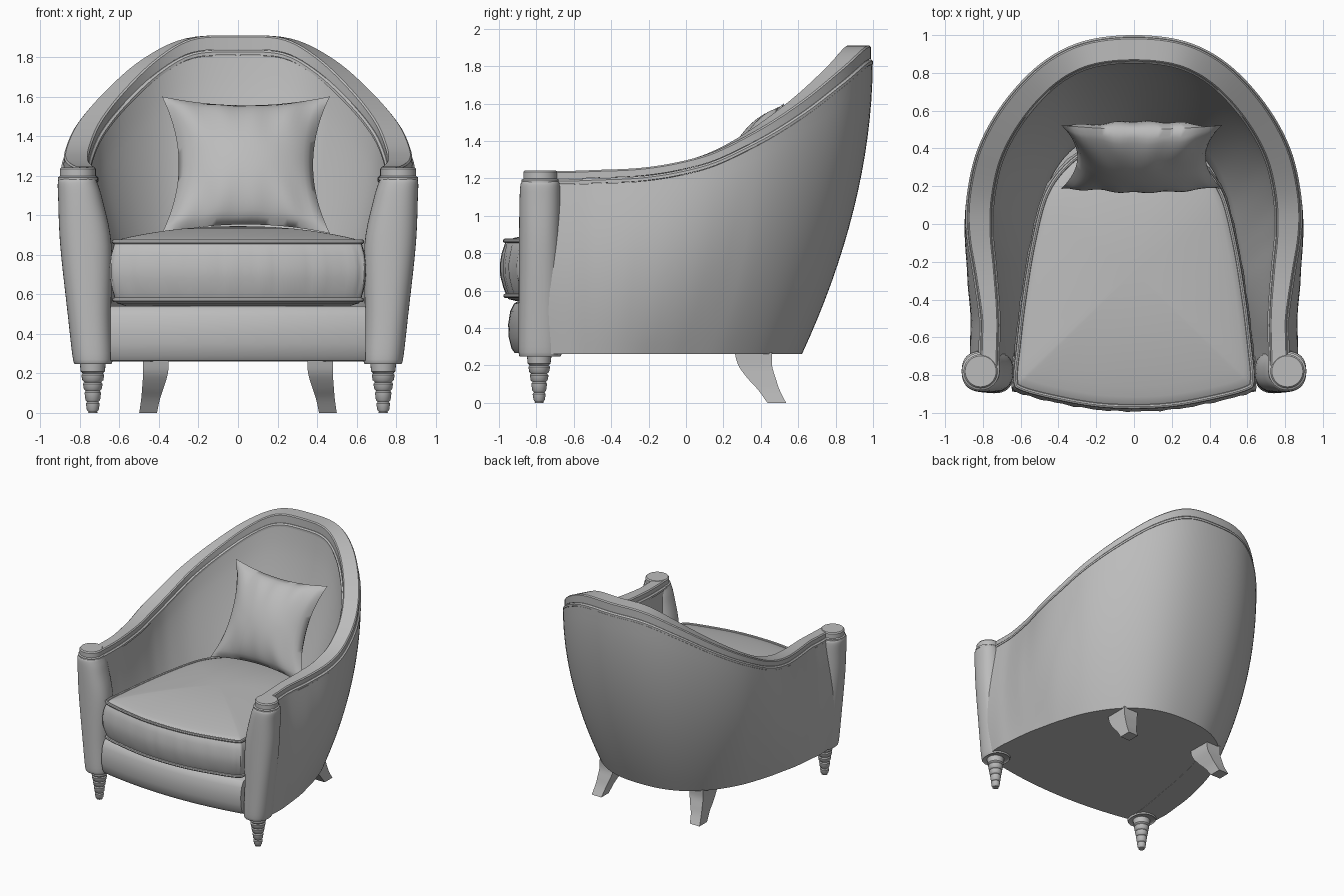
import bpy
import bmesh
from math import sin, cos, pi, radians
from mathutils import Vector

if "Cube" in bpy.data.objects:
    bpy.data.objects.remove(bpy.data.objects["Cube"])

grey = bpy.data.materials.new("soft grey")
grey.use_nodes = True
COLOUR = (0.5, 0.5, 0.5, 1)
grey.diffuse_color = COLOUR
grey.node_tree.nodes["Principled BSDF"].inputs["Base Color"].default_value = COLOUR


def clamp(v):
    return max(0.0, min(1.0, v))


def lerp(a, b, t):
    return a + (b - a) * t


def spline(points, steps, closed=False):
    """Smooth interpolation through points of any dimension."""
    pts = [Vector(p) for p in points]
    n, out = len(pts), []
    for i in range(n if closed else n - 1):
        pick = (lambda k: pts[k % n]) if closed else (lambda k: pts[max(0, min(n - 1, k))])
        a, b, c, d = (pick(i + k) for k in (-1, 0, 1, 2))
        for s in range(steps):
            t = s / steps
            out.append((b * 2 + (c - a) * t + (a * 2 - b * 5 + c * 4 - d) * t * t
                        + (b * 3 - a - c * 3 + d) * t ** 3) / 2)
    return out if closed else out + [pts[-1]]


def finish(name, bm, angle=40):
    bmesh.ops.remove_doubles(bm, verts=bm.verts, dist=0.0002)
    bmesh.ops.recalc_face_normals(bm, faces=bm.faces)
    mesh = bpy.data.meshes.new(name)
    bm.to_mesh(mesh)
    bm.free()
    mesh.materials.append(grey)
    obj = bpy.data.objects.new(name, mesh)
    bpy.context.collection.objects.link(obj)
    bpy.ops.object.select_all(action="DESELECT")
    obj.select_set(True)
    bpy.context.view_layer.objects.active = obj
    bpy.ops.object.shade_smooth_by_angle(angle=radians(angle))
    return obj


def loft(name, rings, caps=True, loop=False, angle=40):
    """Skin closed cross-sections; optionally join the last to the first."""
    bm = bmesh.new()
    rows = [[bm.verts.new(p) for p in ring] for ring in rings]
    n = len(rows[0])
    pairs = list(zip(rows, rows[1:])) + ([(rows[-1], rows[0])] if loop else [])
    for a, b in pairs:
        for i in range(n):
            j = (i + 1) % n
            bm.faces.new((a[i], a[j], b[j], b[i]))
    if caps and not loop:
        bm.faces.new(rows[0])
        bm.faces.new(rows[-1])
    return finish(name, bm, angle)


def disc(cx, cy, z, rx, ry, power=1.0, n=40):
    def bend(v):
        return (abs(v) ** power) * (1 if v >= 0 else -1)
    return [(cx + rx * bend(cos(2 * pi * i / n)), cy + ry * bend(sin(2 * pi * i / n)), z)
            for i in range(n)]


# Stations from back centre to front: rail x, y, z; base x, y; inner seat x, y
half = [
    (0, .925, 1.91, 0, .62, 0, .50), (.25, .895, 1.895, .20, .60, .18, .47),
    (.45, .79, 1.79, .37, .53, .32, .40), (.63, .60, 1.625, .52, .40, .42, .28),
    (.755, .38, 1.47, .65, .20, .49, .12), (.81, .15, 1.345, .73, -.02, .53, -.05),
    (.815, -.05, 1.285, .77, -.18, .56, -.20), (.79, -.25, 1.255, .80, -.32, .58, -.33),
    (.765, -.48, 1.245, .82, -.50, .61, -.50), (.765, -.62, 1.24, .83, -.62, .63, -.64),
    (.77, -.77, 1.24, .82, -.77, .64, -.77)]
flip = [(-a, b, c, -d, e, -f, g) for a, b, c, d, e, f, g in half[:0:-1]]
stations = spline(flip + half, 6)

shell, rail, welt = [], [], []
for i, s in enumerate(stations):
    before, after = stations[max(i - 1, 0)], stations[min(i + 1, len(stations) - 1)]
    tangent = Vector((after[0] - before[0], after[1] - before[1])).normalized()
    out = Vector((-tangent.y, tangent.x))
    centre, base, seat = Vector(s[0:2]), Vector(s[3:5]), Vector(s[5:7])
    top = s[2]
    width = .045 + .018 * clamp((s[1] + .5) / .5)
    drop = .042 + .03 * (top - 1.24) / .67

    def band(rise, w, height, soft):
        prof = [(-w, 0), (-w, height - soft), (soft - w, height),
                (w - soft, height), (w, height - soft), (w, 0)]
        return [(*(centre + out * u), rise + v) for u, v in prof]

    rail.append(band(top - drop, width, drop, .008))
    welt.append(band(top - drop - .028, width + .012, .026, .01))

    # Upholstered wall: outside leans in to the base, inside leans to the seat
    ring, rim = [], top - drop - .03
    bulge = .045 * clamp((.3 - s[1]) / .6)
    for k in range(17):
        t = k / 16
        p = (centre + out * (width + .01)).lerp(base, t ** 1.9) + out * bulge * sin(pi * t)
        ring.append((*p, lerp(rim, .26, t)))
    ring.append((*seat, .26))
    for k in range(12, -1, -1):
        t = k / 12
        p = (centre - out * (width + .006)).lerp(seat, t ** 1.3)
        ring.append((*p, lerp(rim, .5, t)))
    shell.append(ring)

loft("upholstered_shell", shell)
loft("top_rail", rail, angle=30)
loft("rail_welt", welt)
loft("seat_base", [[(s[5], s[6], z) for s in stations] for z in (.262, .53)])

# Bowed front apron
apron_profile = [(-.7, .265), (-.85, .265), (-.868, .29), (-.883, .35), (-.886, .42),
                 (-.875, .49), (-.855, .53), (-.84, .54), (-.7, .54)]
apron = []
for k in range(25):
    x = lerp(-.645, .645, k / 24)
    bow = .065 * (1 - (x / .645) ** 2)
    apron.append([(x, y - (bow if y < -.7 else 0), z) for y, z in apron_profile])
loft("front_apron", apron)

# Front posts, scroll heads, turned front legs and sabre back legs
post_profile = [(.255, .735, .085, .10), (.27, .735, .1, .115), (.5, .752, .11, .115),
                (.85, .77, .13, .113), (1.08, .798, .112, .11), (1.165, .812, .1, .105),
                (1.185, .812, .09, .095)]
leg_steps = [(.26, .066), (.2, .058), (.155, .05), (.11, .042), (.055, .035), (.005, .03)]
sabre = [(.27, .26, .46, .35, .48), (.2, .28, .46, .355, .48), (.13, .33, .48, .375, .485),
         (.07, .385, .50, .395, .49), (0, .435, .535, .41, .50)]
for side, word in ((1, "left"), (-1, "right")):
    rings = [disc(side * cx, -.78, z, rx, ry, .85) for z, cx, rx, ry in spline(post_profile, 5)]
    loft(word + "_front_post", rings)
    head = [(1.172, .085), (1.178, .1), (1.192, .1), (1.198, .09), (1.234, .09), (1.243, .082)]
    loft(word + "_arm_head", [disc(side * .812, -.78, z, r, r) for z, r in head], angle=30)
    turned = []
    for (z0, r0), (z1, r1) in zip(leg_steps, leg_steps[1:]):
        turned += [(z0, r0 - .006), (z0 - .008, r0), (z1 + .01, r0 - .005), (z1, r1 - .008)]
    turned.append((0, .024))
    loft(word + "_front_leg", [disc(side * .735, -.785, z, r, r, n=24) for z, r in turned])
    loft(word + "_back_leg", [[(side * x0, y0, z), (side * x1, y0, z),
                               (side * x1, y1, z), (side * x0, y1, z)]
                              for z, y0, y1, x0, x1 in spline(sabre, 4)])

# Seat cushion: a plan outline stacked into a crowned box, with two piped seams
plan = [(0, .42), (.2, .40), (.34, .32), (.46, .16), (.53, -.1), (.58, -.4), (.61, -.65),
        (.625, -.82), (.59, -.87), (.4, -.92), (.2, -.955), (0, -.965)]
outline = spline(plan + [(-x, y) for x, y in plan[-2:0:-1]], 6, closed=True)
pivot = Vector((0, -.25))


def layer(scale, z, pucker=0.0):
    ring = []
    for i, p in enumerate(outline):
        ripple = pucker * sin(i * 1.9) * sin(i * .47 + 1)
        ring.append((*(pivot + (p - pivot) * (scale + ripple)), z))
    return ring


layers = [(.3, .535, 0), (.9, .54, 0), (.98, .555, 0), (.995, .575, 0), (1.015, .62, .004),
          (1.035, .68, .006), (1.038, .74, .006), (1.025, .8, .005), (1.0, .86, 0),
          (.98, .872, 0)]
layers += [(f, .872 + .073 * (1 - f ** 2.2), 0) for f in (.93, .85, .75, .6, .45, .3, .15, .03)]
loft("seat_cushion", [layer(*a) for a in layers])


def piping(name, scale, z):
    path = [Vector(p) for p in layer(scale, z)]
    rings = []
    for i, p in enumerate(path):
        tangent = (path[(i + 1) % len(path)] - path[i - 1]).normalized()
        across = tangent.cross(Vector((0, 0, 1)))
        rings.append([p + (across * cos(a) + Vector((0, 0, sin(a)))) * .012
                      for a in (k * pi / 4 for k in range(8))])
    loft(name, rings, loop=True)


piping("upper_piping", 1.003, .866)
piping("lower_piping", 1.0, .572)

# Throw pillow: two puffed sheets with pinched sides, leaning on the back
bm = bmesh.new()
N = 28
lean = Vector((0, .33, .68)).normalized()
front = Vector((0, -lean.z, lean.y))
for face in (1, -1):
    grid = []
    for j in range(N + 1):
        row = []
        for i in range(N + 1):
            u, v = 2 * i / N - 1, 2 * j / N - 1
            x = .04 + u * (.425 - .085 * (1 - v * v))
            h = v * (.385 - .05 * (1 - u * u))
            puff = max(0, (1 - u * u) * (1 - v * v))
            crease = .012 * sin(9 * u + 4 * v) * abs(u * v) + .01 * sin(14 * u) * v * v
            depth = face * (.145 * puff ** .6 + crease * puff ** .3)
            row.append(bm.verts.new(Vector((x, .355, 1.255)) + lean * h + front * depth))
        grid.append(row)
    for j in range(N):
        for i in range(N):
            bm.faces.new((grid[j][i], grid[j][i + 1], grid[j + 1][i + 1], grid[j + 1][i]))
finish("throw_pillow", bm, 60)
